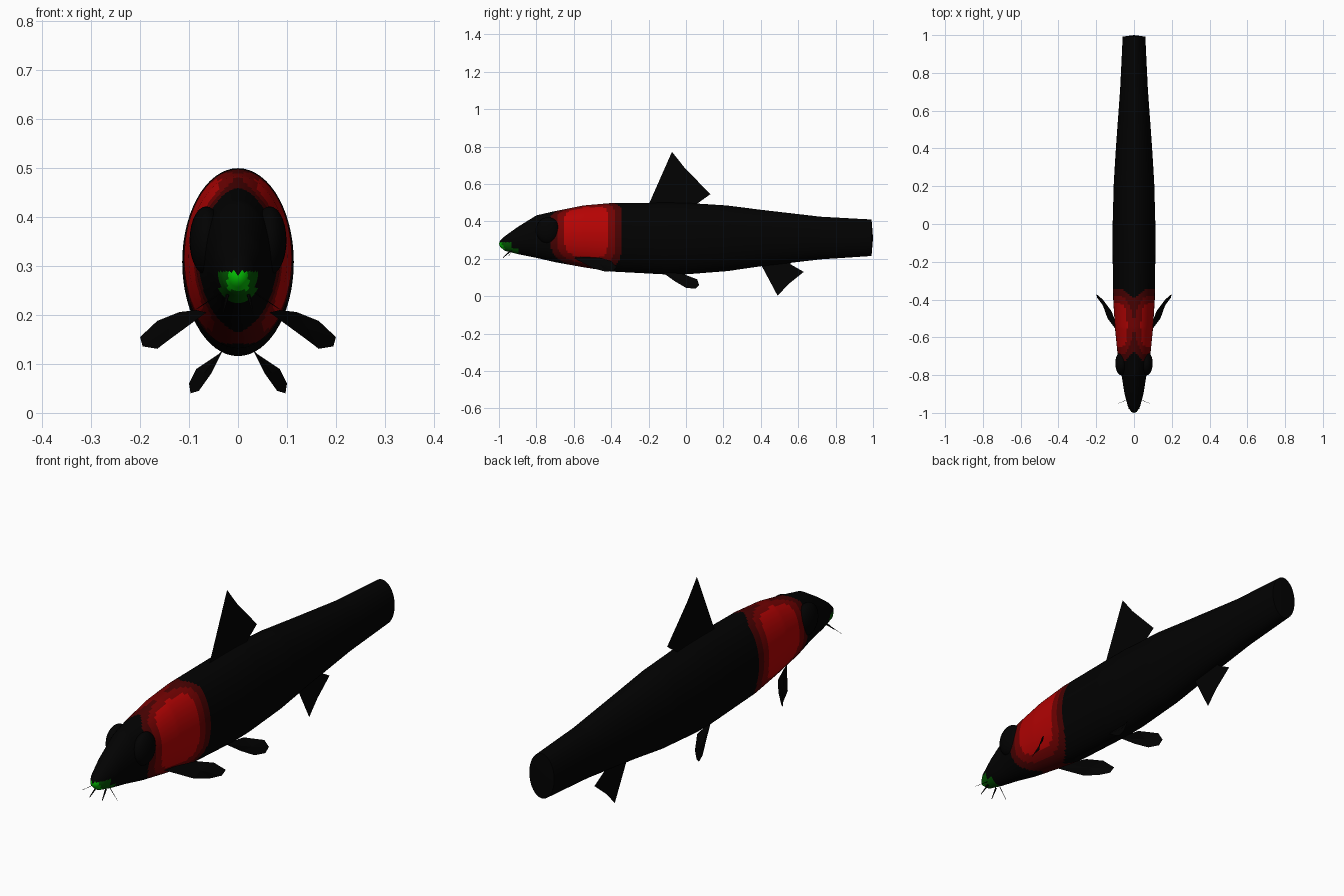
import bpy
import bmesh
from math import cos, sin, pi, radians
from mathutils import Vector

cube = bpy.data.objects.get("Cube")
if cube:
    bpy.data.objects.remove(cube)


def material(name, colour):
    m = bpy.data.materials.new(name)
    m.use_nodes = True
    m.diffuse_color = (*colour, 1)
    m.node_tree.nodes["Principled BSDF"].inputs["Base Color"].default_value = (*colour, 1)
    return m


BLACK = material("black", (0.0005, 0.0005, 0.0005))
DARK_RED = material("dark red", (0.065, 0.0005, 0.0005))
MID_RED = material("mid red", (0.17, 0.0005, 0.0005))
RED = material("bright red", (0.46, 0.001, 0.001))
DARK_GREEN = material("dark green", (0.0005, 0.09, 0.0005))
GREEN = material("bright green", (0.001, 0.5, 0.001))


def make_object(name, bm, materials, smooth=True):
    mesh = bpy.data.meshes.new(name)
    bm.to_mesh(mesh)
    bm.free()
    obj = bpy.data.objects.new(name, mesh)
    bpy.context.collection.objects.link(obj)
    for m in materials:
        mesh.materials.append(m)
    if smooth:
        bpy.ops.object.select_all(action="DESELECT")
        obj.select_set(True)
        bpy.context.view_layer.objects.active = obj
        bpy.ops.object.shade_smooth_by_angle(angle=radians(40))
    return obj


# Body stations: y, top z, bottom z, half width
STATIONS = [
    (-0.995, 0.295, 0.265, 0.014), (-0.97, 0.32, 0.243, 0.031),
    (-0.9, 0.37, 0.225, 0.05), (-0.8, 0.432, 0.205, 0.066),
    (-0.7, 0.455, 0.182, 0.086), (-0.55, 0.485, 0.155, 0.101),
    (-0.4, 0.498, 0.132, 0.11), (-0.1, 0.5, 0.116, 0.114),
    (0.0, 0.499, 0.117, 0.113), (0.22, 0.485, 0.134, 0.107),
    (0.4, 0.462, 0.16, 0.096), (0.72, 0.425, 0.197, 0.073),
    (0.992, 0.41, 0.215, 0.06),
]


def section(y):
    """Centre height, half height and half width at y."""
    for a, b in zip(STATIONS, STATIONS[1:]):
        if y <= b[0]:
            break
    f = min(1, (y - a[0]) / (b[0] - a[0]))
    top, low, wide = (p + (q - p) * f for p, q in zip(a[1:], b[1:]))
    return (top + low) / 2, (top - low) / 2, wide


def body_colour(p):
    """Green mouth, nested red shoulder patches, black elsewhere."""
    mid, half, _ = section(p.y)
    t = (p.z - mid) / half
    if p.z < 0.288 and (p.y < -0.935 or (p.y < -0.9 and t < -0.6)):
        return 5 if p.y < -0.965 and abs(p.x) < 0.022 and p.z > 0.25 else 4
    edge = 0.55 * t ** 13 if t > 0 else 0.95 * (-t) ** 3.8
    m = abs((p.y + 0.535) / 0.19) ** 3 + edge
    return 3 if m < 0.222 else 2 if m < 0.54 else 1 if m < 1 else 0


SIDES, RINGS = 60, 220
bm = bmesh.new()
rings = []
for i in range(RINGS + 1):
    y = -0.995 + 1.987 * i / RINGS
    mid, half, wide = section(y)
    rings.append([bm.verts.new((wide * cos(2 * pi * k / SIDES), y,
                                mid + half * sin(2 * pi * k / SIDES)))
                  for k in range(SIDES)])
for a, b in zip(rings, rings[1:]):
    for k in range(SIDES):
        n = (k + 1) % SIDES
        bm.faces.new((a[k], a[n], b[n], b[k]))
# Rounded snout tip and shallow tail end
for ring, tip in ((rings[0], (0, -1, 0.28)), (rings[-1], (0, 1, 0.312))):
    v = bm.verts.new(tip)
    for k in range(SIDES):
        bm.faces.new((ring[k], ring[(k + 1) % SIDES], v))
bmesh.ops.recalc_face_normals(bm, faces=bm.faces)
for f in bm.faces:
    f.material_index = body_colour(f.calc_center_median())
make_object("body", bm, [BLACK, DARK_RED, MID_RED, RED, DARK_GREEN, GREEN])


def sheet(name, points):
    """A paper-thin fin outline, fanned from its middle."""
    bm = bmesh.new()
    verts = [bm.verts.new(p) for p in points]
    middle = bm.verts.new(sum((v.co for v in verts), Vector()) / len(verts))
    for a, b in zip(verts, verts[1:] + verts[:1]):
        bm.faces.new((a, b, middle))
    make_object(name, bm, [BLACK], smooth=False)


# Single fins on the centre line
sheet("dorsal_fin", [(0, -0.2, 0.48), (0, -0.195, 0.5), (0, -0.075, 0.772), (0, -0.01, 0.69),
                     (0, 0.13, 0.545), (0, 0.06, 0.495), (0, 0.05, 0.47)])
sheet("anal_fin", [(0, 0.39, 0.19), (0, 0.49, 0.002), (0, 0.545, 0.062),
                   (0, 0.63, 0.13), (0, 0.56, 0.17), (0, 0.55, 0.2)])

PECTORAL = [(0.065, -0.6, 0.205), (0.085, -0.55, 0.21), (0.12, -0.46, 0.206),
            (0.165, -0.4, 0.188), (0.2, -0.37, 0.155), (0.195, -0.39, 0.136),
            (0.165, -0.43, 0.131), (0.14, -0.5, 0.15)]
PELVIC = [(0.03, -0.13, 0.13), (0.04, -0.02, 0.12), (0.085, 0.06, 0.09),
          (0.1, 0.07, 0.06), (0.097, 0.05, 0.04), (0.08, 0, 0.045),
          (0.055, -0.06, 0.08)]


def barbel(name, start, end, radius):
    bm = bmesh.new()
    start, end = Vector(start), Vector(end)
    d = end - start
    bmesh.ops.create_cone(bm, segments=6, radius1=radius, radius2=radius / 3, depth=d.length)
    bmesh.ops.rotate(bm, verts=bm.verts, matrix=d.to_track_quat("Z", "Y").to_matrix())
    bmesh.ops.translate(bm, verts=bm.verts, vec=(start + end) / 2)
    make_object(name, bm, [BLACK])


# Paired parts
for side, s in (("left", 1), ("right", -1)):
    sheet(side + "_pectoral_fin", [(s * x, y, z) for x, y, z in PECTORAL])
    sheet(side + "_pelvic_fin", [(s * x, y, z) for x, y, z in PELVIC])

    bm = bmesh.new()
    bmesh.ops.create_uvsphere(bm, u_segments=24, v_segments=14, radius=1)
    bmesh.ops.scale(bm, verts=bm.verts, vec=(0.034, 0.064, 0.07))
    bmesh.ops.translate(bm, verts=bm.verts, vec=(s * 0.065, -0.738, 0.352))
    make_object(side + "_eye", bm, [BLACK])

    barbel(side + "_inner_barbel", (s * 0.022, -0.94, 0.24), (s * 0.03, -0.978, 0.206), 0.004)
    barbel(side + "_outer_barbel", (s * 0.035, -0.93, 0.245), (s * 0.085, -0.95, 0.212), 0.0015)
